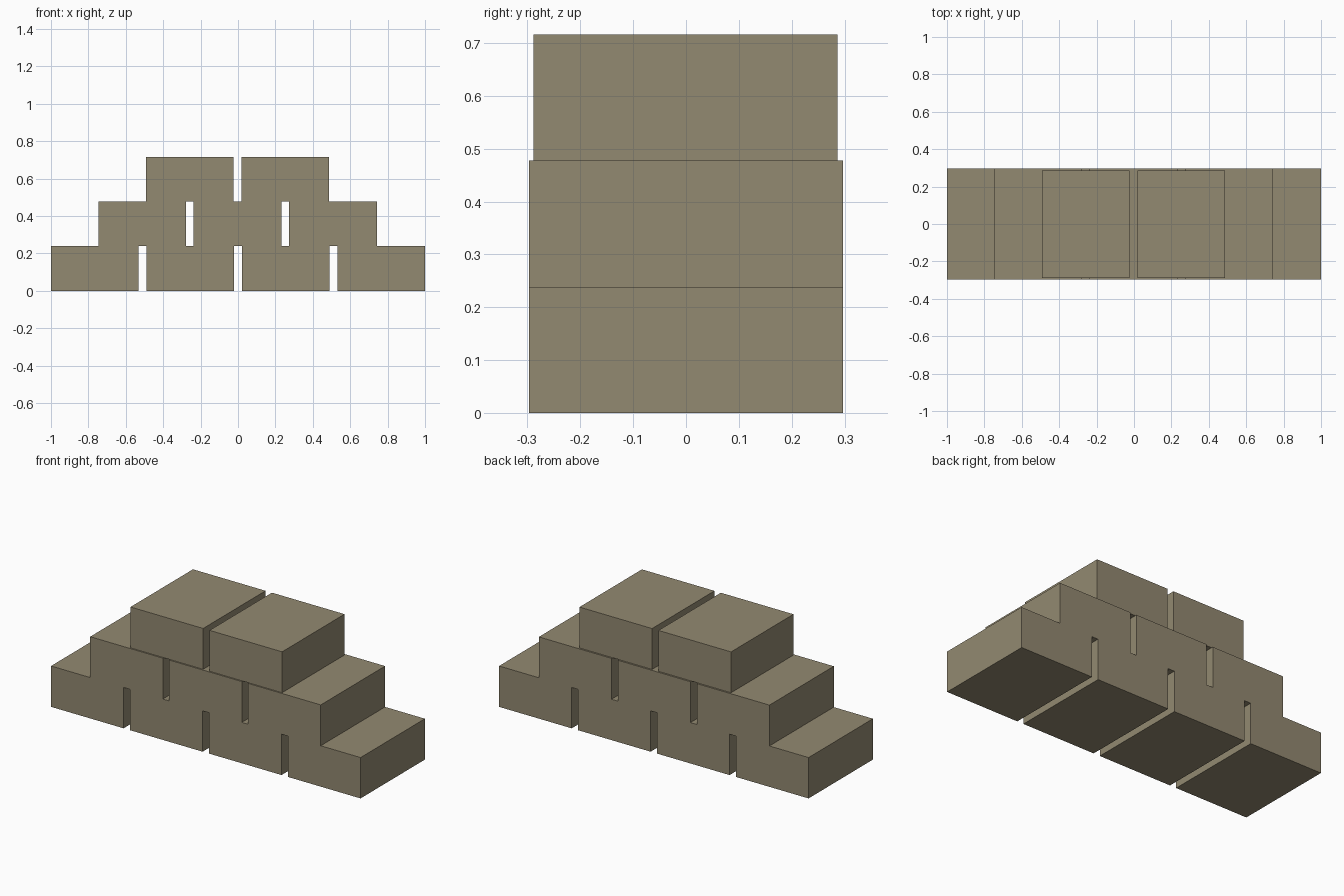
import bpy

if "Cube" in bpy.data.objects:
    bpy.data.objects.remove(bpy.data.objects["Cube"])

stone = bpy.data.materials.new("sandy_stone")
stone.diffuse_color = (0.291, 0.251, 0.165, 1.0)
stone.use_nodes = True
stone.node_tree.nodes["Principled BSDF"].inputs["Base Color"].default_value = stone.diffuse_color

WIDTH, HEIGHT, PITCH = 0.469, 0.2387, 0.5103


def block(name, x0, z0, y0, y1):
    """Box with its left edge at x0 and its base at z0."""
    bpy.ops.mesh.primitive_cube_add(
        size=1, location=(x0 + WIDTH / 2, (y0 + y1) / 2, z0 + HEIGHT / 2))
    ob = bpy.context.object
    ob.name = name
    ob.scale = (WIDTH, y1 - y0, HEIGHT)
    bpy.ops.object.transform_apply(location=False, rotation=False, scale=True)
    ob.data.materials.append(stone)


# Staggered courses: name, block count, left edge, front, back
courses = [
    ("bottom_block", 4, -1.0, -0.297, 0.297),
    ("middle_block", 3, -0.747, -0.297, 0.297),
    ("top_block", 2, -0.492, -0.289, 0.287),
]
for level, (name, count, left, front, back) in enumerate(courses):
    for i in range(count):
        block(f"{name}_{i + 1}", left + i * PITCH, level * HEIGHT, front, back)
